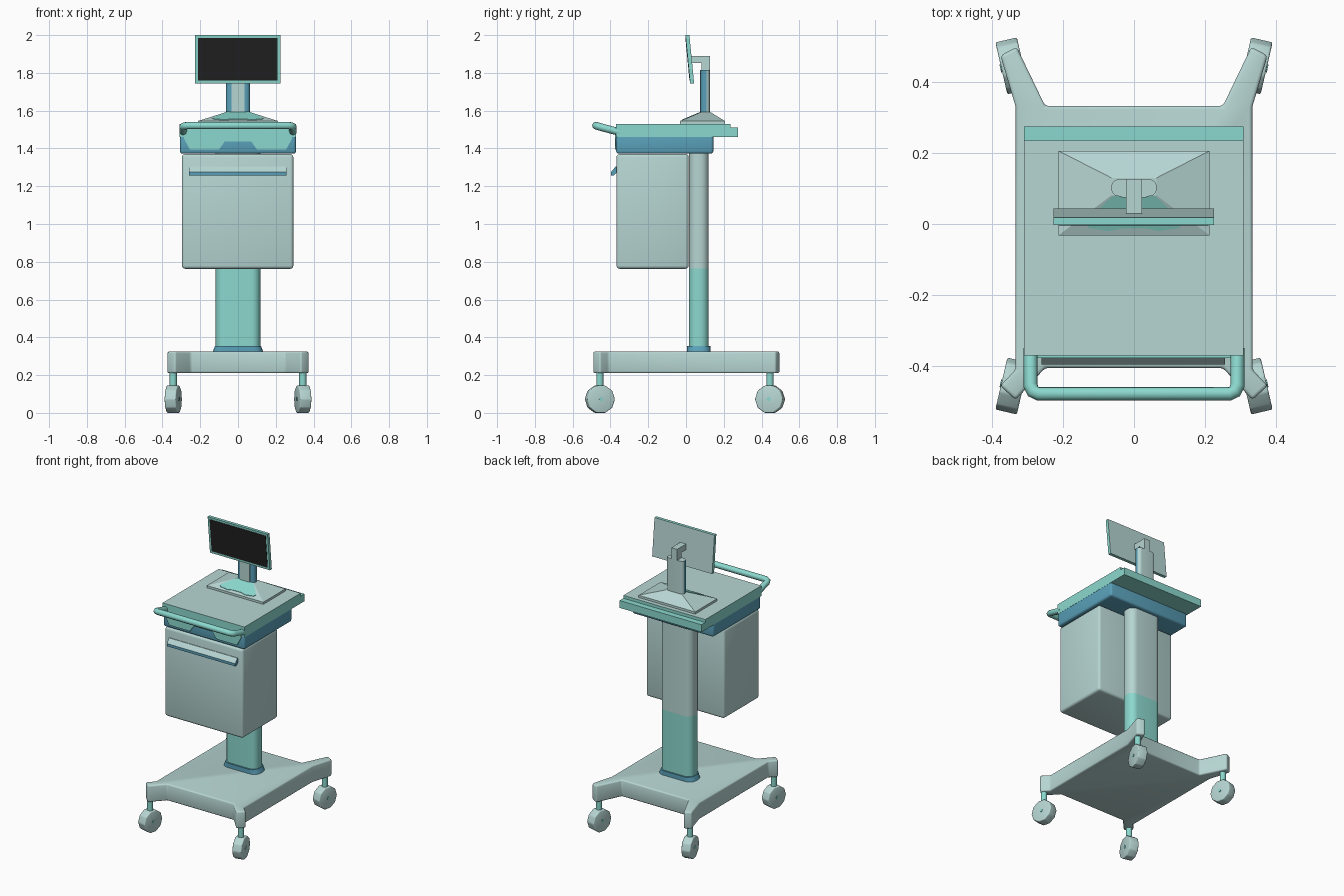
import bpy, bmesh
from math import sin, cos, pi, radians
from mathutils import Matrix

if "Cube" in bpy.data.objects:
    bpy.data.objects.remove(bpy.data.objects["Cube"])


def material(name, rgb):
    m = bpy.data.materials.new(name)
    m.use_nodes = True
    m.diffuse_color = (*rgb, 1)
    m.node_tree.nodes["Principled BSDF"].inputs["Base Color"].default_value = (*rgb, 1)
    return m


GREY = material("pale grey green", (0.47, 0.67, 0.65))
TEAL = material("light teal", (0.26, 0.69, 0.62))
BLUE = material("steel blue", (0.10, 0.35, 0.48))
BLACK = material("screen black", (0.015, 0.015, 0.015))


def prism(name, pts, lo, hi, axis, mats, bevel=0, rule=None, smooth=False, scale_top=1):
    """Extrude a 2D profile along an axis; rule(face) picks the material slot."""
    put = {"x": lambda a, b, h: (h, a, b),
           "y": lambda a, b, h: (a, h, b),
           "z": lambda a, b, h: (a, b, h)}[axis]
    bm = bmesh.new()
    low = [bm.verts.new(put(a, b, lo)) for a, b in pts]
    top = [bm.verts.new(put(a * scale_top, b, hi)) for a, b in pts]
    bm.faces.new(low)
    bm.faces.new(top)
    n = len(pts)
    for i in range(n):
        j = (i + 1) % n
        bm.faces.new((low[i], low[j], top[j], top[i]))
    bmesh.ops.recalc_face_normals(bm, faces=bm.faces)
    if bevel:
        sharp = [e for e in bm.edges if e.calc_face_angle() > radians(25)]
        bmesh.ops.bevel(bm, geom=sharp, offset=bevel, segments=3, profile=0.5,
                        affect="EDGES", clamp_overlap=True)
    bm.normal_update()
    if rule:
        for f in bm.faces:
            f.material_index = rule(f)
    me = bpy.data.meshes.new(name)
    bm.to_mesh(me)
    bm.free()
    for m in mats:
        me.materials.append(m)
    ob = bpy.data.objects.new(name, me)
    bpy.context.collection.objects.link(ob)
    if smooth or bevel:
        me.shade_smooth()
        me.set_sharp_from_angle(angle=radians(35))
    return ob


def rect(a0, a1, b0, b1):
    return [(a0, b0), (a1, b0), (a1, b1), (a0, b1)]


def box(name, x, y, z, mats, **kw):
    return prism(name, rect(*x, *y), *z, "z", mats, **kw)


def circle(r, n, cx=0, cy=0):
    return [(cx + r * cos(2 * pi * i / n), cy + r * sin(2 * pi * i / n)) for i in range(n)]


def rounded(hx, hy, r, cy, n=6):
    """Rounded rectangle centred on x = 0."""
    pts = []
    for k, (sx, sy) in enumerate([(1, 1), (-1, 1), (-1, -1), (1, -1)]):
        for i in range(n + 1):
            t = pi / 2 * (k + i / n)
            pts.append((sx * (hx - r) + r * cos(t), cy + sy * (hy - r) + r * sin(t)))
    return pts


def mirrored(half):
    return half + [(-a, b) for a, b in reversed(half)]


# Wheeled base with four splayed legs
prism("base", mirrored([(0.25, 0.332), (0.33, 0.498), (0.376, 0.474), (0.333, 0.33),
                        (0.333, -0.41), (0.377, -0.455), (0.333, -0.495), (0.25, -0.405)]),
      0.21, 0.325, "z", [GREY], bevel=0.01)

# Casters
for sx, side in ((1, "left"), (-1, "right")):
    for sy, y, end in ((1, 0.445, "back"), (-1, -0.456, "front")):
        tag = end + "_" + side
        place = Matrix.Translation((sx * 0.343, y, 0.0725)) @ Matrix.Rotation(radians(-13 * sx * sy), 4, "Z")
        wheel = prism("wheel_" + tag, circle(0.076, 10), -0.031, 0.031, "x", [GREY], bevel=0.006)
        hub = prism("wheel_hub_" + tag, circle(0.011, 10), -0.034, 0.034, "x", [TEAL])
        wheel.matrix_world = hub.matrix_world = place
        prism("caster_stem_" + tag, circle(0.019, 16, sx * 0.343, y), 0.12, 0.23, "z", [TEAL], smooth=True)

# Column
prism("column_collar", rounded(0.135, 0.062, 0.05, 0.068), 0.32, 0.355, "z", [BLUE],
      smooth=True, scale_top=0.9)
prism("column_lower", rounded(0.118, 0.052, 0.045, 0.068), 0.33, 0.765, "z", [TEAL], smooth=True)
prism("column_upper", rounded(0.118, 0.052, 0.045, 0.068), 0.765, 1.4, "z", [GREY], smooth=True)

# Cabinet and its pull
box("cabinet", (-0.297, 0.293), (-0.368, 0.014), (0.763, 1.37), [GREY], bevel=0.016)
prism("cabinet_pull", [(-0.36, 1.305), (-0.372, 1.305), (-0.396, 1.276), (-0.396, 1.258),
                       (-0.382, 1.258), (-0.36, 1.28)],
      -0.26, 0.256, "x", [BLUE, GREY], rule=lambda f: int(f.normal.z > 0.2))

# Drawer housing with a shaped front panel
box("drawer_housing", (-0.307, 0.307), (-0.37, 0.145), (1.372, 1.475), [BLUE], bevel=0.014)
prism("drawer_front", mirrored([(0.07, 1.437), (0.1, 1.395), (0.255, 1.395), (0.285, 1.45), (0.285, 1.475)]),
      -0.377, -0.36, "y", [TEAL])

# Worktop, rear rail and push handle
box("worktop", (-0.31, 0.308), (-0.37, 0.235), (1.46, 1.53), [TEAL, GREY],
    rule=lambda f: int(f.normal.z > 0.5))
box("rear_rail", (-0.31, 0.308), (0.225, 0.275), (1.46, 1.51), [TEAL])

path = bpy.data.curves.new("push_handle", "CURVE")
path.dimensions = "3D"
path.bevel_depth = 0.02
path.bevel_resolution = 2
path.use_fill_caps = True
half = [(0.291, -0.35, 1.486), (0.291, -0.455, 1.514), (0.284, -0.471, 1.519), (0.268, -0.478, 1.521)]
points = half + [(-x, y, z) for x, y, z in reversed(half)]
spline = path.splines.new("POLY")
spline.points.add(len(points) - 1)
for p, co in zip(spline.points, points):
    p.co = (*co, 1)
path.materials.append(TEAL)
handle = bpy.data.objects.new("push_handle", path)
bpy.context.collection.objects.link(handle)

# Monitor foot: thin plate rising to a low pyramid
box("foot_plate", (-0.213, 0.213), (-0.032, 0.206), (1.528, 1.545), [GREY])
foot = box("foot_slope", (-0.213, 0.213), (-0.032, 0.206), (1.545, 1.592), [GREY])
for v in foot.data.vertices:
    if v.co.z > 1.57:
        v.co.x *= 0.3
        v.co.y = 0.08 if v.co.y < 0.1 else 0.13
# Inlay on the front slope of the foot
inlay = prism("foot_inlay", mirrored([(0.06, 0.079), (0.1, 0.04), (0.135, 0.0), (0.125, -0.012),
                                      (0.07, -0.02), (0.03, -0.012)]), 0, 0.003, "z", [TEAL])
for v in inlay.data.vertices:
    v.co.z += 1.545 + 0.047 * (v.co.y + 0.032) / 0.112

# Monitor post: pale back and centre strip, blue front flanks
prism("monitor_post", rounded(0.064, 0.024, 0.022, 0.102), 1.58, 1.815, "z", [GREY, BLUE], smooth=True,
      rule=lambda f: int(f.normal.y < 0.3 and abs(f.normal.z) < 0.5))
box("post_strip", (-0.035, 0.035), (0.074, 0.08), (1.58, 1.815), [GREY])
prism("monitor_arm", [(0.03, 1.89), (0.126, 1.89), (0.126, 1.8), (0.082, 1.8), (0.082, 1.852), (0.03, 1.852)],
      -0.022, 0.022, "x", [GREY])

# Tilted monitor and screen
def tilted(front, back):
    return [(-0.003 + front, 2.0), (-0.003 + back, 2.0), (0.022 + back, 1.745), (0.022 + front, 1.745)]


prism("monitor", tilted(0, 0.021), -0.227, 0.225, "x", [TEAL, GREY], rule=lambda f: int(f.normal.y > 0.5))
screen = prism("screen", tilted(-0.002, 0.003), -0.212, 0.21, "x", [BLACK])
for v in screen.data.vertices:
    inset = 0.015 if v.co.z < 1.9 else -0.015
    v.co.z += inset
    v.co.y -= inset * 0.098
